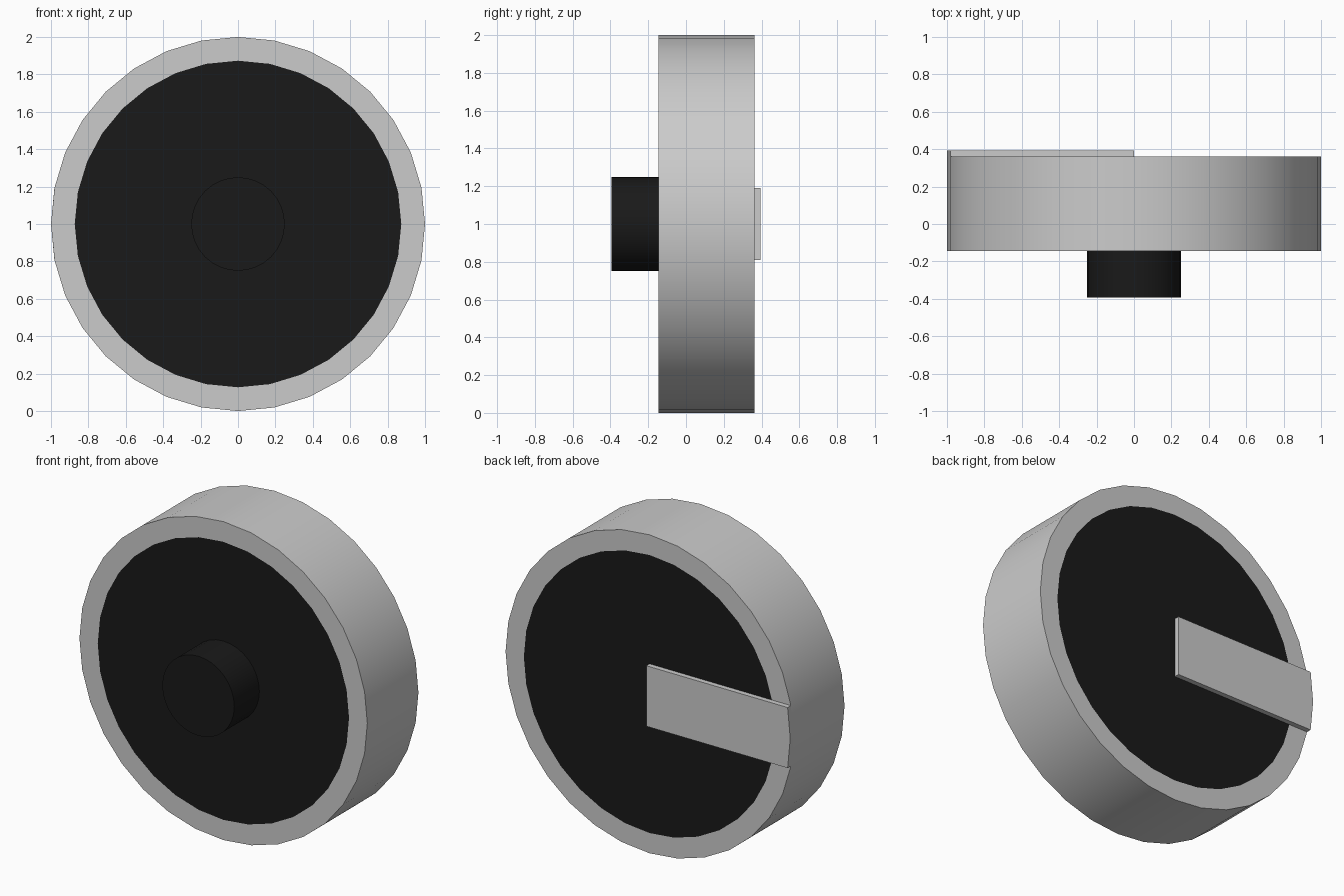
import bpy, bmesh, math
from mathutils import Matrix, Vector

if "Cube" in bpy.data.objects:
    bpy.data.objects.remove(bpy.data.objects["Cube"])

SIDES = 32
Z_MID = 1.0
Y_FRONT, Y_BACK, Y_HALF = -0.145, 0.362, 0.394

black = bpy.data.materials.new("black")
black.diffuse_color = (0.01, 0.01, 0.01, 1)
black.use_nodes = True
black.node_tree.nodes["Principled BSDF"].inputs["Base Color"].default_value = black.diffuse_color
grey = bpy.data.materials.new("grey")
grey.diffuse_color = (0.8, 0.8, 0.8, 1)
grey.use_nodes = True
grey.node_tree.nodes["Principled BSDF"].inputs["Base Color"].default_value = grey.diffuse_color


def finish(name, bm, mats=(), smooth=True):
    bmesh.ops.recalc_face_normals(bm, faces=bm.faces)
    mesh = bpy.data.meshes.new(name)
    bm.to_mesh(mesh)
    bm.free()
    for m in mats:
        mesh.materials.append(m)
    obj = bpy.data.objects.new(name, mesh)
    bpy.context.collection.objects.link(obj)
    if smooth:
        bpy.ops.object.select_all(action='DESELECT')
        obj.select_set(True)
        bpy.context.view_layer.objects.active = obj
        bpy.ops.object.shade_smooth_by_angle(angle=math.radians(30))
    return obj


def disc(radius, y0, y1):
    """Cylinder lying along y."""
    bm = bmesh.new()
    place = Matrix.Translation((0, (y0 + y1) / 2, Z_MID)) @ Matrix.Rotation(math.pi / 2, 4, 'X')
    bmesh.ops.create_cone(bm, cap_ends=True, segments=SIDES, radius1=radius,
                          radius2=radius, depth=y1 - y0, matrix=place)
    return bm


# Drum: grey rim with a flush black panel on both ends
bm = disc(1.0, Y_FRONT, Y_BACK)
caps = [f for f in bm.faces if len(f.verts) > 4]
bmesh.ops.inset_individual(bm, faces=caps, thickness=0.127 * math.cos(math.pi / SIDES),
                           use_even_offset=True)
for f in bm.faces:
    if len(f.verts) > 4:
        f.material_index = 1
finish("drum", bm, (grey, black))

# Front hub
finish("hub", disc(0.25, -Y_HALF, Y_FRONT), (black,))

# Back bar, with its outer end following the rim
bm = bmesh.new()
half = 0.19
end_x = -math.sqrt(1 - half ** 2)
profile = [(0, -half), (0, half), (end_x, half), (-1, 0), (end_x, -half)]
face = bm.faces.new([bm.verts.new((x, Y_BACK, Z_MID + z)) for x, z in profile])
ext = bmesh.ops.extrude_face_region(bm, geom=[face])
bmesh.ops.translate(bm, vec=Vector((0, Y_HALF - Y_BACK, 0)),
                    verts=[g for g in ext["geom"] if isinstance(g, bmesh.types.BMVert)])
finish("back_bar", bm, (grey,), smooth=False)
